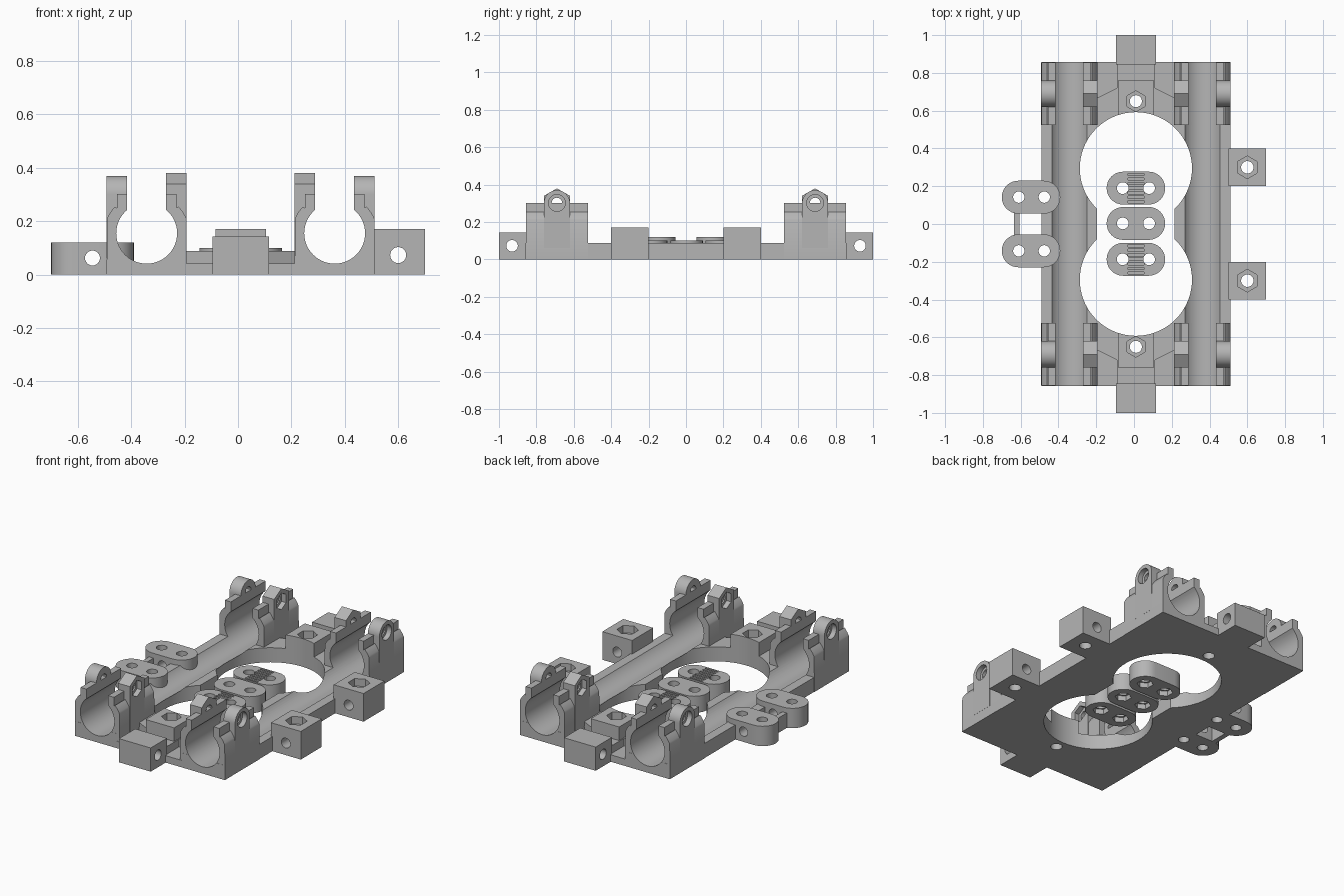
import bpy, bmesh
from math import cos, sin, pi, radians

if "Cube" in bpy.data.objects:
    bpy.data.objects.remove(bpy.data.objects["Cube"], do_unlink=True)

grey = bpy.data.materials.new("plain grey plastic")
grey.use_nodes = True
grey.diffuse_color = (0.46, 0.46, 0.46, 1)
grey.node_tree.nodes["Principled BSDF"].inputs["Base Color"].default_value = grey.diffuse_color

CX = 0.01        # centre line of the plate
RAIL = 0.352     # rail offset from the centre line
BORE_Z, BORE_R = 0.155, 0.114


def prism(name, pts, lo, hi, axis="z"):
    """Extrude a 2D outline from lo to hi along an axis."""
    place = {"x": lambda u, v, w: (w, u, v),
             "y": lambda u, v, w: (u, w, v),
             "z": lambda u, v, w: (u, v, w)}[axis]
    bm = bmesh.new()
    a = [bm.verts.new(place(u, v, lo)) for u, v in pts]
    b = [bm.verts.new(place(u, v, hi)) for u, v in pts]
    bm.faces.new(a)
    bm.faces.new(b)
    for i in range(len(pts)):
        j = (i + 1) % len(pts)
        bm.faces.new((a[i], a[j], b[j], b[i]))
    bmesh.ops.recalc_face_normals(bm, faces=bm.faces)
    mesh = bpy.data.meshes.new(name)
    bm.to_mesh(mesh)
    bm.free()
    mesh.materials.append(grey)
    ob = bpy.data.objects.new(name, mesh)
    bpy.context.collection.objects.link(ob)
    return ob


def rect(u0, u1, v0, v1):
    return [(u0, v0), (u1, v0), (u1, v1), (u0, v1)]


def ring(u, v, r, n=40, turn=0.0):
    return [(u + r * cos(turn + 2 * pi * i / n), v + r * sin(turn + 2 * pi * i / n))
            for i in range(n)]


def hexagon(u, v, r):
    return ring(u, v, r, 6, pi / 2)


def stadium(x, y, half, r, n=16):
    right = [(x + half + r * cos(t), y + r * sin(t))
             for t in (-pi / 2 + pi * i / n for i in range(n + 1))]
    return right + [(2 * x - u, 2 * y - v) for u, v in right]


def finish(ob, cuts=()):
    """Carve the listed (outline, lo, hi, axis) shapes, then smooth."""
    cutters = []
    for c in cuts:
        cutter = prism("cutter", *c)
        cutter.hide_render = True
        cutters.append(cutter)
        mod = ob.modifiers.new("cut", "BOOLEAN")
        mod.operation, mod.solver, mod.object = "DIFFERENCE", "EXACT", cutter
    if cutters:
        dg = bpy.context.evaluated_depsgraph_get()
        mesh = bpy.data.meshes.new_from_object(ob.evaluated_get(dg))
        ob.modifiers.clear()
        ob.data = mesh
        for cutter in cutters:
            bpy.data.objects.remove(cutter, do_unlink=True)
    bpy.ops.object.select_all(action="DESELECT")
    ob.select_set(True)
    bpy.context.view_layer.objects.active = ob
    bpy.ops.object.shade_smooth_by_angle(angle=radians(30))


bores = [(ring(CX + s * RAIL, BORE_Z, BORE_R, 56), -1.1, 1.1, "y") for s in (-1, 1)]
windows = [(ring(CX, s * 0.295, 0.297, 72), -0.1, 0.5, "z") for s in (-1, 1)]
neck = (rect(CX - 0.205, CX + 0.205, -0.1, 0.1), -0.11, 0.51, "z")
lug_holes = [(ring(x, s * 0.142, 0.03, 24), -0.1, 0.5, "z")
             for x in (-0.61, -0.475) for s in (-1, 1)]
boss_holes = [(ring(CX, s * 0.65, 0.032, 24), -0.12, 0.5, "z") for s in (-1, 1)]

# base plate with twin round window, rail troughs and low corner floors
floors = []
for sx in (-1, 1):
    for sy in (-1, 1):
        floors.append(([(CX + sx * 0.22, sy * 0.66), (CX + sx * 0.1, sy * 0.72),
                        (CX + sx * 0.1, sy * 0.9), (CX + sx * 0.22, sy * 0.9)],
                       0.042, 0.3, "z"))
plate = prism("base_plate", rect(CX - 0.5, CX + 0.5, -0.857, 0.857), 0, 0.088)
finish(plate, windows + [neck] + bores + floors + lug_holes + boss_holes)

# bearing clamps with a round ear outside and a hexagonal ear inside
for sx in (-1, 1):
    x0 = CX + sx * RAIL
    bore = (ring(x0, BORE_Z, BORE_R, 56), -1.1, 1.1, "y")
    slot = (rect(x0 - 0.073, x0 + 0.073, 0.2, 0.5), -1.12, 1.12, "y")
    half = [(0.15, 0)] + [(0.16 * cos(t), BORE_Z + 0.16 * sin(t) * 0.93)
                          for t in (radians(22 + 4 * i) for i in range(6))]
    half += [(0.112, 0.25), (0.112, 0.302)]
    outline = [(x0 + u, v) for u, v in half] + [(x0 - u, v) for u, v in reversed(half)]
    for sy in (-1, 1):
        y0 = sy * 0.69
        tag = ("right", "left")[sx > 0] + ("_front", "_back")[sy > 0]
        clamp = prism("bearing_clamp_" + tag, outline, y0 - 0.166, y0 + 0.166, "y")
        finish(clamp, [bore, slot])
        hole = (ring(y0, 0.302, 0.028, 24), -1, 1, "x")
        for kind, d in (("round", sx), ("hex", -sx)):
            near, far = sorted((x0 + d * 0.073, x0 + d * 0.15))
            if kind == "round":
                top = [(y0 + 0.07 * cos(pi * i / 20), 0.3 + 0.07 * sin(pi * i / 20))
                       for i in range(21)]
                recess = ring(y0, 0.302, 0.045, 28)
            else:
                top = [(y0 + 0.07, 0.34), (y0, 0.38), (y0 - 0.07, 0.34)]
                recess = hexagon(y0, 0.302, 0.05)
            ear = prism(kind + "_ear_" + tag, [(y0 - 0.07, 0.06), (y0 + 0.07, 0.06)] + top,
                        near, far, "x")
            sink = sorted((x0 + d * 0.12, x0 + d * 0.2))
            finish(ear, [bore, hole, (recess, sink[0], sink[1], "x")])

# end bosses with nut pockets, and the end blocks
for i, sy in enumerate((-1, 1)):
    tag = ("front", "back")[i]
    lo, hi = sorted((sy * 0.56, sy * 0.76))
    boss = prism("nut_boss_" + tag, rect(CX - 0.095, CX + 0.095, lo, hi), 0.01, 0.17)
    finish(boss, [windows[i], boss_holes[i], (hexagon(CX, sy * 0.65, 0.055), 0.11, 0.4, "z")])
    lo, hi = sorted((sy * 0.845, sy))
    block = prism("end_block_" + tag, rect(CX - 0.106, CX + 0.106, lo, hi), 0, 0.143)
    finish(block, [(ring(sy * 0.93, 0.073, 0.031, 24), -1, 1, "x")])

# side blocks with crossing holes
for tag, sy in (("front", -1), ("back", 1)):
    y = sy * 0.3
    block = prism("side_block_" + tag, rect(0.5, 0.7, y - 0.1, y + 0.1), 0, 0.17)
    finish(block, [(ring(0.6, y, 0.033, 24), -0.1, 0.5, "z"),
                   (hexagon(0.6, y, 0.06), 0.125, 0.4, "z"),
                   (ring(0.6, 0.073, 0.03, 24), -1, 1, "y")])

# rounded belt lugs on the other side, tied by a thin bar
for tag, sy in (("front", -1), ("back", 1)):
    lug = prism("belt_lug_" + tag, stadium(-0.545, sy * 0.142, 0.068, 0.087), 0, 0.12)
    cuts = [h for h in lug_holes if (h[0][0][1] > 0) == (sy > 0)]
    finish(lug, cuts + [(ring(-0.545, 0.062, 0.028, 24), -1, 1, "y")])
finish(prism("lug_bar", rect(-0.635, -0.605, -0.08, 0.08), 0, 0.09))

# loose belt clips in the window, the outer two toothed
for tag, y in (("front", -0.187), ("middle", 0.003), ("back", 0.19)):
    clip = prism("belt_clip_" + tag, stadium(CX, y, 0.068, 0.087), 0, 0.1)
    cuts = []
    for x in (CX - 0.07, CX + 0.07):
        cuts.append((ring(x, y, 0.031, 24), -0.1, 0.5, "z"))
        cuts.append((hexagon(x, y, 0.045), -0.1, 0.03, "z"))
    if tag != "middle":
        for k in range(-3, 4):
            t = y + k * 0.024
            cuts.append((rect(CX - 0.043, CX + 0.043, t - 0.006, t + 0.006), 0.078, 0.3, "z"))
    finish(clip, cuts)
